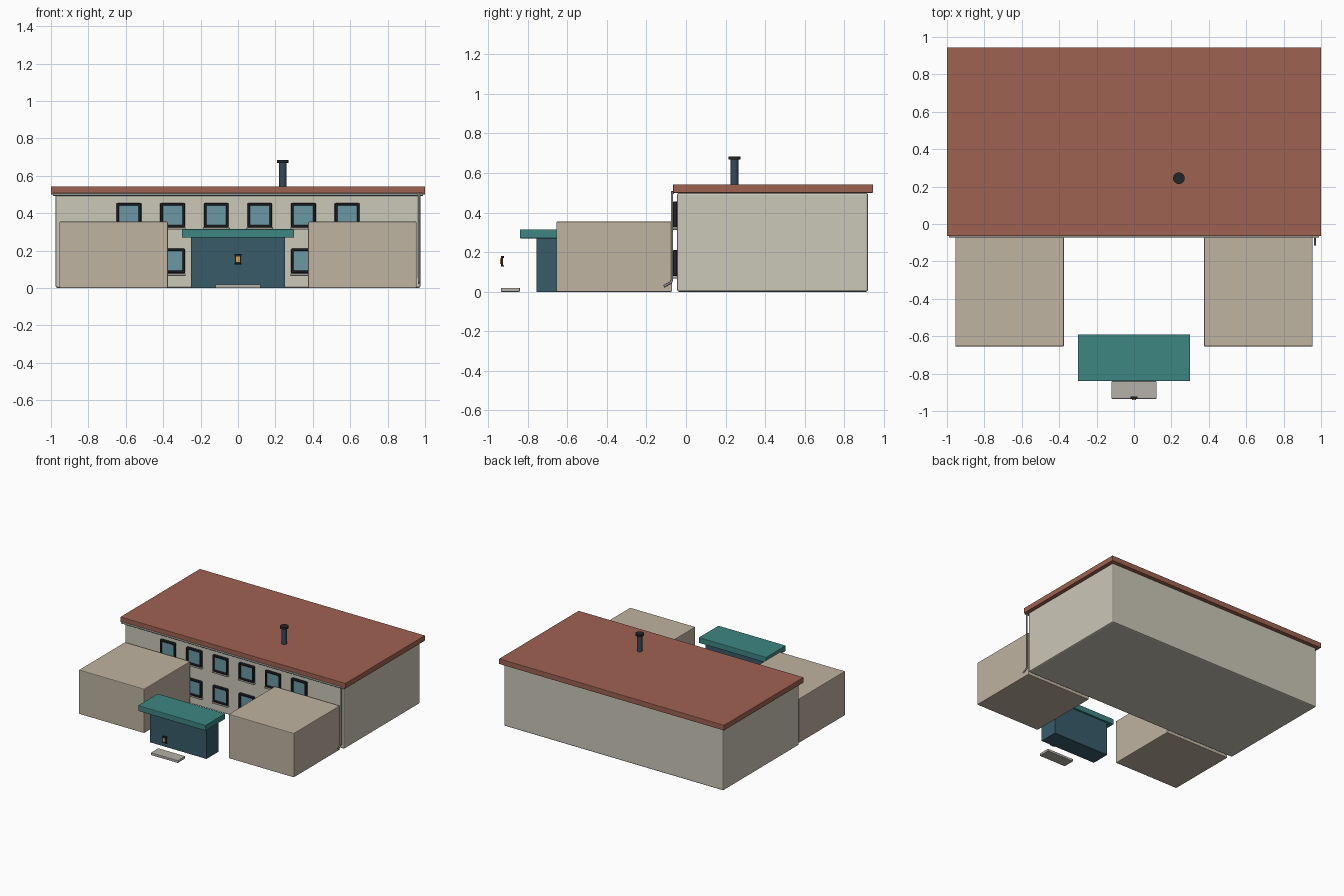
import bpy, bmesh, math
from mathutils import Vector

if "Cube" in bpy.data.objects:
    bpy.data.objects.remove(bpy.data.objects["Cube"])


def mat(name, hexcol):
    lin = [((int(hexcol[i:i + 2], 16) / 255 + 0.055) / 1.055) ** 2.4 for i in (0, 2, 4)]
    m = bpy.data.materials.new(name)
    m.diffuse_color = (*lin, 1)
    m.use_nodes = True
    m.node_tree.nodes["Principled BSDF"].inputs["Base Color"].default_value = m.diffuse_color
    return m


WALL = mat("wall", "CBC7B8")
WING = mat("wing_wall", "BFB3A1")
ROOF = mat("roof_red", "9E6251")
TEAL = mat("teal", "3D8682")
PORCH = mat("porch_blue", "375B69")
GLASS = mat("glass", "6C98A4")
DARK = mat("dark_frame", "22262A")
STONE = mat("stone", "B5B0A8")
PIPE = mat("pipe_grey", "9A9C98")
FLUE = mat("flue_blue", "35495A")
AMBER = mat("amber", "D8A050")


def finish(name, bm, material):
    me = bpy.data.meshes.new(name)
    bm.normal_update()
    bm.to_mesh(me)
    bm.free()
    ob = bpy.data.objects.new(name, me)
    bpy.context.collection.objects.link(ob)
    me.materials.append(material)
    return ob


def box(name, x, y, z, material, bevel=0.0):
    """Box from (min, max) ranges with softened edges."""
    bm = bmesh.new()
    bmesh.ops.create_cube(bm, size=1)
    for v in bm.verts:
        v.co = Vector([(r[0] + r[1]) / 2 + c * (r[1] - r[0]) for c, r in zip(v.co, (x, y, z))])
    if bevel:
        bmesh.ops.bevel(bm, geom=bm.edges[:], offset=bevel, segments=2, profile=0.5, affect='EDGES')
    return finish(name, bm, material)


def cylinder(name, x, y, z, r, material):
    bm = bmesh.new()
    bmesh.ops.create_cone(bm, cap_ends=True, segments=24, radius1=r, radius2=r, depth=z[1] - z[0])
    bmesh.ops.translate(bm, verts=bm.verts[:], vec=(x, y, (z[0] + z[1]) / 2))
    ob = finish(name, bm, material)
    smooth(ob)
    return ob


def smooth(ob):
    bpy.ops.object.select_all(action='DESELECT')
    ob.select_set(True)
    bpy.context.view_layer.objects.active = ob
    bpy.ops.object.shade_smooth_by_angle(angle=math.radians(35))


def tube(name, pts, r, material):
    cu = bpy.data.curves.new(name, 'CURVE')
    cu.dimensions = '3D'
    cu.bevel_depth = r
    cu.bevel_resolution = 2
    cu.use_fill_caps = True
    sp = cu.splines.new('POLY')
    sp.points.add(len(pts) - 1)
    for p, co in zip(sp.points, pts):
        p.co = (*co, 1)
    cu.materials.append(material)
    ob = bpy.data.objects.new(name, cu)
    bpy.context.collection.objects.link(ob)
    return ob


def frame(name, cx, cz, half, width, y, material):
    """Square frame ring with a real opening."""
    bm = bmesh.new()
    rings = []
    for h, yy in ((half, y[1]), (half, y[0]), (half - width, y[0]), (half - width, y[1])):
        rings.append([bm.verts.new((cx + sx * h, yy, cz + sz * h))
                      for sx, sz in ((-1, -1), (1, -1), (1, 1), (-1, 1))])
    for k in range(4):
        a, b = rings[k], rings[(k + 1) % 4]
        for i in range(4):
            j = (i + 1) % 4
            bm.faces.new((a[i], a[j], b[j], b[i]))
    bmesh.ops.recalc_face_normals(bm, faces=bm.faces[:])
    bmesh.ops.bevel(bm, geom=bm.edges[:], offset=0.003, segments=1, affect='EDGES')
    return finish(name, bm, material)


# main block and its flat roof
box("main_block", (-0.975, 0.975), (-0.045, 0.92), (0, 0.5), WALL, 0.01)
box("main_roof", (-1, 1), (-0.065, 0.945), (0.5, 0.543), ROOF, 0.003)

# side wings
for side, s in (("left", -1), ("right", 1)):
    box(side + "_wing", sorted((s * 0.375, s * 0.955)), (-0.655, -0.07), (0, 0.355), WING, 0.005)

# entrance porch, canopy and step
box("porch", (-0.25, 0.25), (-0.757, -0.605), (0, 0.27), PORCH)
box("porch_canopy", (-0.3, 0.3), (-0.84, -0.59), (0.27, 0.315), TEAL, 0.004)
box("entrance_step", (-0.12, 0.12), (-0.935, -0.84), (0, 0.02), STONE, 0.003)

# two rows of windows
for row, cz in (("lower", 0.145), ("upper", 0.39)):
    for i in range(6):
        cx = -0.583 + i * 0.2332
        tag = f"{row}_{i + 1}"
        frame("window_frame_" + tag, cx, cz, 0.066, 0.014, (-0.066, -0.044), DARK)
        box("window_pane_" + tag, (cx - 0.055, cx + 0.055), (-0.055, -0.045),
            (cz - 0.055, cz + 0.055), GLASS)
        box("window_sill_" + tag, (cx - 0.07, cx + 0.07), (-0.068, -0.044),
            (cz - 0.077, cz - 0.067), WALL, 0.002)

# flue with cap
cylinder("flue", 0.24, 0.245, (0.54, 0.672), 0.02, FLUE)
cylinder("flue_cap", 0.24, 0.245, (0.668, 0.684), 0.031, DARK)

# gutter and downpipe
tube("gutter", [(-0.99, -0.066, 0.5), (0.99, -0.066, 0.5)], 0.007, PIPE)
tube("downpipe", [(0.968, -0.071, 0.51), (0.968, -0.071, 0.06), (0.968, -0.075, 0.048),
                  (0.968, -0.112, 0.027)], 0.006, PIPE)

# entrance lantern
box("lantern_body", (-0.016, 0.016), (-0.936, -0.924), (0.132, 0.174), DARK, 0.002)
box("lantern_cap", (-0.02, 0.02), (-0.935, -0.921), (0.17, 0.181), DARK, 0.002)
box("lantern_base", (-0.02, 0.02), (-0.935, -0.921), (0.127, 0.135), DARK, 0.002)
box("lantern_glass", (-0.01, 0.01), (-0.94, -0.93), (0.14, 0.168), AMBER, 0.001)
